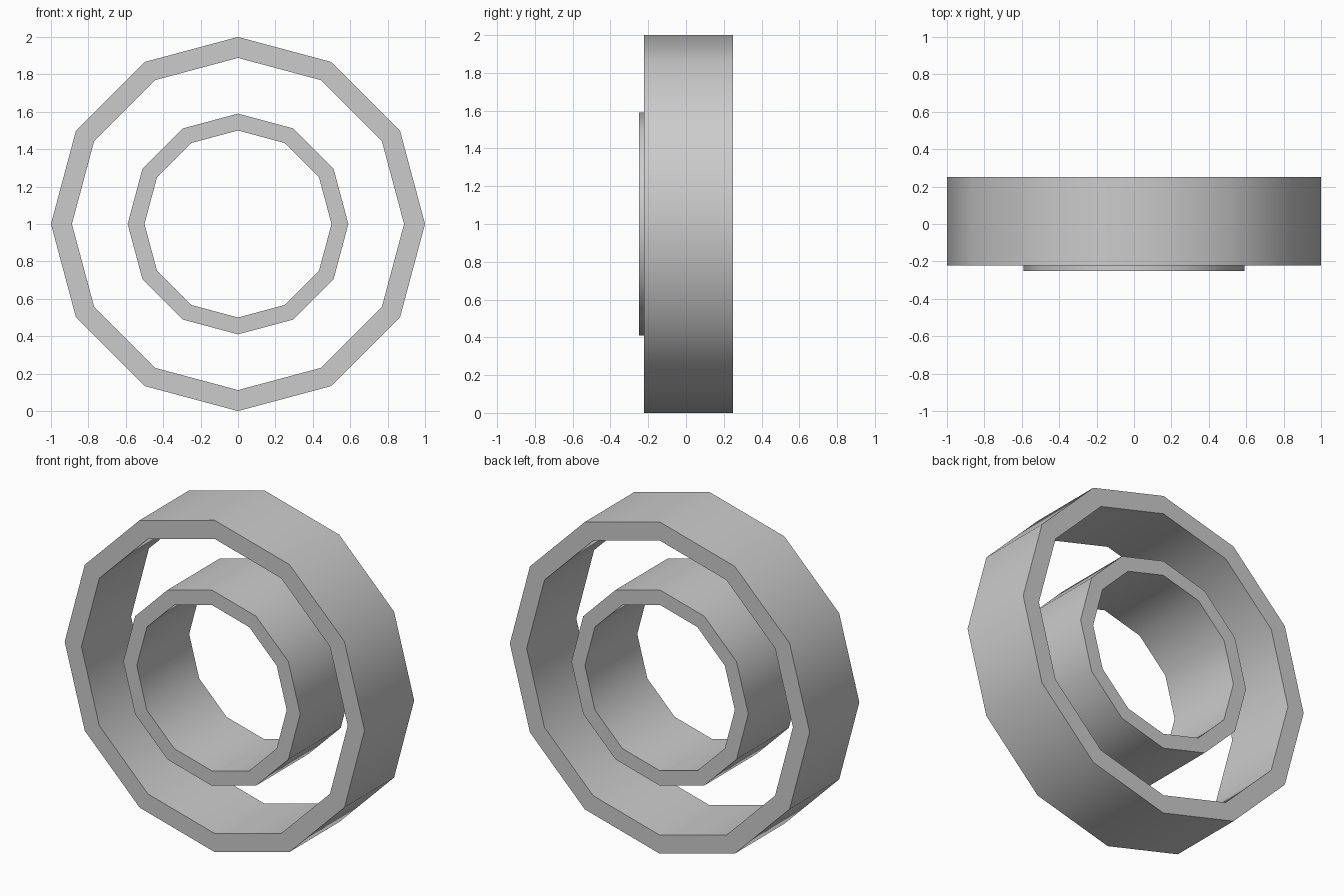
import bpy, bmesh
from math import sin, cos, pi, radians

if "Cube" in bpy.data.objects:
    bpy.data.objects.remove(bpy.data.objects["Cube"])

SIDES = 12


def ring(name, r_out, r_in, y_front, y_back):
    """Faceted tube along y, centred at z = 1."""
    bm = bmesh.new()
    profile = [(r_out, y_front), (r_out, y_back), (r_in, y_back), (r_in, y_front)]
    loops = []
    for i in range(SIDES):
        a = 2 * pi * i / SIDES
        loops.append([bm.verts.new((r * cos(a), y, 1 + r * sin(a))) for r, y in profile])
    for i in range(SIDES):
        a, b = loops[i], loops[(i + 1) % SIDES]
        for k in range(4):
            n = (k + 1) % 4
            bm.faces.new((a[k], a[n], b[n], b[k]))
    bmesh.ops.recalc_face_normals(bm, faces=bm.faces)
    mesh = bpy.data.meshes.new(name)
    bm.to_mesh(mesh)
    bm.free()
    obj = bpy.data.objects.new(name, mesh)
    bpy.context.collection.objects.link(obj)
    # Soft walls, crisp rims
    bpy.ops.object.select_all(action='DESELECT')
    obj.select_set(True)
    bpy.context.view_layer.objects.active = obj
    bpy.ops.object.shade_smooth_by_angle(angle=radians(40))
    return obj


# Wide outer ring and the slightly protruding inner ring
ring("outer_ring", 1.0, 0.888, -0.223, 0.25)
ring("inner_ring", 0.59, 0.5, -0.25, 0.249)
